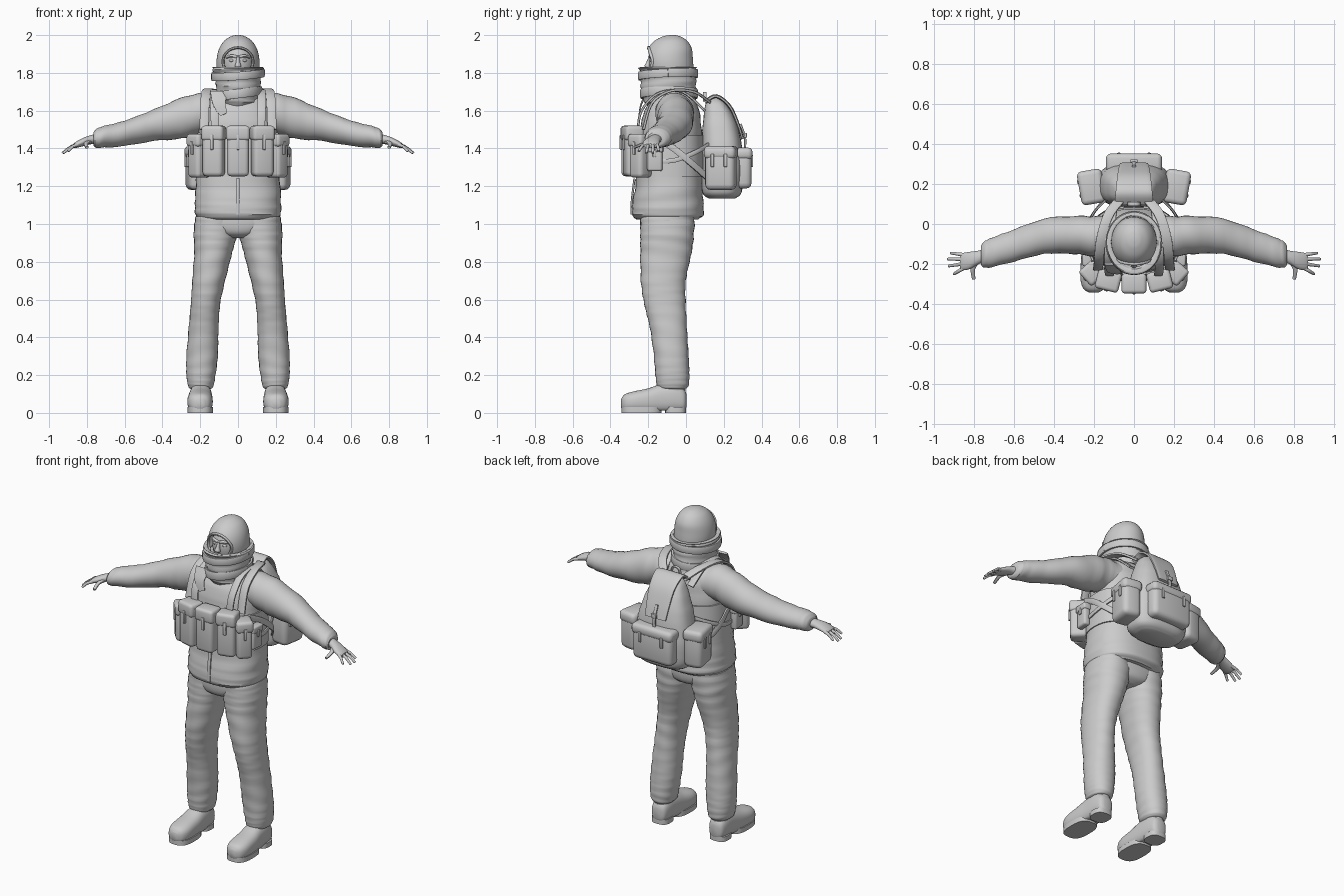
import bpy
import bmesh
from math import sin, cos, pi, sqrt, radians, copysign
from mathutils import Vector, Matrix

default_cube = bpy.data.objects.get("Cube")
if default_cube:
    bpy.data.objects.remove(default_cube, do_unlink=True)

grey = bpy.data.materials.new("plain_grey")
grey.use_nodes = True
grey_value = (.6, .6, .6, 1)
grey.diffuse_color = grey_value
grey.node_tree.nodes["Principled BSDF"].inputs["Base Color"].default_value = grey_value
made = []


def finish(name, bm, mirror=False):
    """Turn a bmesh into a named object, mirrored across x when asked."""
    bmesh.ops.recalc_face_normals(bm, faces=bm.faces)
    mesh = bpy.data.meshes.new(name)
    bm.to_mesh(mesh)
    bm.free()
    mesh.materials.append(grey)
    obj = bpy.data.objects.new(name, mesh)
    bpy.context.collection.objects.link(obj)
    if mirror:
        modifier = obj.modifiers.new("mirror", "MIRROR")
        modifier.use_mirror_merge = False
    made.append(obj)
    return obj


def spline(points, steps):
    """Smooth curve through tuples of any length."""
    padded = [points[0]] + list(points) + [points[-1]]
    result = []
    for a, b, c, d in zip(padded, padded[1:], padded[2:], padded[3:]):
        for s in range(steps):
            t = s / steps
            result.append([q + .5 * t * (r - p + t * (2 * p - 5 * q + 4 * r - u
                           + t * (3 * (q - r) + u - p)))
                           for p, q, r, u in zip(a, b, c, d)])
    result.append(list(points[-1]))
    return result


def skin(bm, loops):
    """Join successive vertex loops and close both ends."""
    rows = [[bm.verts.new(p) for p in loop] for loop in loops]
    count = len(rows[0])
    for low, high in zip(rows, rows[1:]):
        for i in range(count):
            j = (i + 1) % count
            bm.faces.new((low[i], low[j], high[j], high[i]))
    bm.faces.new(rows[0])
    bm.faces.new(rows[-1])


def loft(name, rings, axis="Z", n=32, power=2, steps=4, fold=0, mirror=False,
         floor=0, cut=None):
    """Rings are centre x, y, z and the two radii across the axis."""
    main = "XYZ".index(axis)
    first, second = [i for i in range(3) if i != main]
    loops = []
    for k, ring in enumerate(spline(rings, steps)):
        loop = []
        for i in range(n):
            angle = 2 * pi * i / n
            c, s = cos(angle), sin(angle)
            wave = 1 + fold * sin(k * 1.9 + 2 * sin(angle + k * .3))
            p = ring[:3]
            p[first] += ring[3] * wave * copysign(abs(c) ** (2 / power), c)
            p[second] += ring[4] * wave * copysign(abs(s) ** (2 / power), s)
            p[2] = max(p[2], floor)
            loop.append(p)
        loops.append(loop)
    bm = bmesh.new()
    skin(bm, loops)
    if cut:
        hole = [f for f in bm.faces if cut(f.calc_center_median())]
        bmesh.ops.delete(bm, geom=hole, context="FACES")
    return finish(name, bm, mirror)


def strap(name, points, width, thick, side=(1, 0, 0), n=8, taper=1, power=4,
          mirror=False, steps=5):
    """Sweep a rounded section along a path; side is the width direction."""
    path = [Vector(p) for p in spline(points, steps)]
    loops = []
    for k, p in enumerate(path):
        tangent = (path[min(k + 1, len(path) - 1)] - path[max(k - 1, 0)]).normalized()
        normal = tangent.cross(Vector(side)).normalized()
        across = normal.cross(tangent)
        size = 1 + (taper - 1) * k / (len(path) - 1)
        loop = []
        for i in range(n):
            angle = 2 * pi * (i + .5) / n
            c, s = cos(angle), sin(angle)
            loop.append(p + across * copysign(abs(c) ** (2 / power), c) * width * size / 2
                        + normal * copysign(abs(s) ** (2 / power), s) * thick * size / 2)
        loops.append(loop)
    bm = bmesh.new()
    skin(bm, loops)
    return finish(name, bm, mirror)


def box(name, place, size, bevel, mirror=False):
    """Bevelled box; place is a full transform."""
    bm = bmesh.new()
    bmesh.ops.create_cube(bm, size=1)
    bmesh.ops.scale(bm, vec=size, verts=bm.verts)
    bmesh.ops.bevel(bm, geom=bm.edges[:], offset=bevel, segments=3, profile=.5,
                    affect="EDGES")
    bm.transform(place)
    return finish(name, bm, mirror)


def pouch(name, location, size, turn=0, buckles=(0,), bevel=.022, mirror=False):
    """Pocket body with an overhanging flap and fastening tabs."""
    w, d, h = size
    place = Matrix.Translation(location) @ Matrix.Rotation(radians(turn), 4, "Z")
    box(name, place, size, bevel, mirror)
    lid = place @ Matrix.Translation((0, 0, h * .36))
    box(name + "_flap", lid, (w + .01, d + .01, h * .3), bevel * .8, mirror)
    for i, x in enumerate(buckles):
        tab = place @ Matrix.Translation((x, -d / 2 - .003, h * .18))
        box(f"{name}_tab_{i}", tab, (.018, .012, h * .3), .004, mirror)


def ball(name, location, radii, mirror=False):
    bm = bmesh.new()
    bmesh.ops.create_uvsphere(bm, u_segments=24, v_segments=16, radius=1)
    bm.transform(Matrix.Translation(location) @ Matrix.Diagonal((*radii, 1)))
    return finish(name, bm, mirror)


# Jacket body and sleeves
loft("jacket", [(0, -.1, 1.025, .2, .165), (0, -.096, 1.05, .226, .19),
                (0, -.096, 1.11, .228, .188), (0, -.09, 1.2, .224, .178),
                (0, -.085, 1.35, .215, .17), (0, -.08, 1.5, .208, .162),
                (0, -.075, 1.6, .19, .145), (0, -.065, 1.67, .145, .11),
                (0, -.07, 1.72, .09, .09)], n=40, power=2.4, fold=.012)
loft("sleeves", [(.12, -.06, 1.585, .105, .1), (.2, -.062, 1.587, .1, .105),
                 (.3, -.055, 1.56, .095, .108), (.45, -.062, 1.522, .088, .083),
                 (.6, -.108, 1.48, .08, .067), (.71, -.142, 1.462, .073, .057),
                 (.75, -.153, 1.453, .064, .05), (.765, -.158, 1.45, .045, .035)],
     axis="X", fold=.025, mirror=True)
strap("zip_placket", [(0, -.288, 1.05), (0, -.287, 1.12), (0, -.273, 1.24)], .02, .012)
strap("collar_lapel", [(-.1, -.2, 1.7), (-.1, -.235, 1.64), (-.075, -.248, 1.58)],
      .1, .014, taper=.4)

# Hands
loft("hands", [(.74, -.156, 1.452, .034, .026), (.78, -.168, 1.446, .034, .024),
               (.82, -.182, 1.434, .043, .022), (.855, -.188, 1.42, .043, .017),
               (.87, -.188, 1.413, .036, .012)], axis="X", n=20, mirror=True)
tips = [(.915, -.145, 1.385), (.93, -.175, 1.375), (.925, -.21, 1.375), (.9, -.25, 1.385)]
for i, tip in enumerate(tips):
    root = (.85, -.154 - .022 * i, 1.42)
    middle = [(a + b) / 2 for a, b in zip(root, tip)]
    middle[2] += .007
    strap(f"finger_{i}", [root, middle, tip], .021, .021, (0, 1, 0), taper=.65,
          power=2, mirror=True)
strap("thumb", [(.785, -.185, 1.437), (.805, -.225, 1.425), (.8, -.275, 1.405)],
      .03, .025, taper=.6, power=2, mirror=True)

# Trousers
loft("trouser_seat", [(0, -.1, 1.08, .21, .14), (0, -.1, 1, .225, .143),
                      (0, -.1, .95, .15, .13), (0, -.1, .925, .05, .09)], power=2.3)
loft("trouser_legs", [(.115, -.097, 1.04, .11, .143), (.12, -.1, .95, .115, .142),
                      (.131, -.106, .85, .101, .136), (.155, -.12, .7, .087, .119),
                      (.172, -.112, .58, .078, .11), (.182, -.093, .45, .079, .098),
                      (.19, -.078, .3, .083, .092), (.196, -.072, .2, .077, .09),
                      (.197, -.07, .14, .066, .082), (.197, -.07, .125, .05, .06)],
     power=2.2, steps=6, fold=.018, mirror=True)

# Boots
loft("boots", [(.198, .002, .065, .025, .035), (.198, -.012, .068, .046, .06),
               (.198, -.06, .08, .056, .078), (.198, -.13, .075, .061, .078),
               (.2, -.2, .064, .066, .066), (.201, -.28, .058, .066, .055),
               (.201, -.325, .053, .05, .045), (.201, -.343, .05, .022, .024)],
     axis="Y", power=2.5, floor=.012, mirror=True)
loft("boot_shafts", [(.198, -.065, .06, .052, .06), (.198, -.065, .14, .052, .062),
                     (.198, -.065, .2, .055, .065)], mirror=True)
for name, y, wide, long in (("boot_heels", -.055, .056, .055), ("boot_soles", -.235, .068, .106)):
    loft(name, [(.2, y, 0, wide, long), (.2, y, .03, wide, long)], power=2.8, steps=1,
         mirror=True)

# Head, face and hood
ball("head", (0, -.095, 1.85), (.086, .1, .125))
loft("nose", [(0, -.186, 1.885, .008, .01), (0, -.197, 1.855, .011, .014),
              (0, -.203, 1.835, .017, .016), (0, -.192, 1.822, .01, .01)], n=12)
strap("brow", [(-.06, -.16, 1.882), (-.033, -.186, 1.89), (0, -.19, 1.884),
               (.033, -.186, 1.89), (.06, -.16, 1.882)], .016, .016, (0, 0, 1), power=2)
ball("eyes", (.033, -.178, 1.866), (.014, .013, .009), mirror=True)
loft("hood", [(0, -.08, 1.72, .1, .115), (0, -.087, 1.82, .113, .126),
              (0, -.09, 1.88, .112, .126), (0, -.085, 1.93, .099, .115),
              (0, -.08, 1.97, .073, .086), (0, -.076, 1.993, .038, .046),
              (0, -.075, 2, .012, .014)], n=48, steps=6,
     cut=lambda p: p.y < -.09 and (p.x / .08) ** 2 + ((p.z - 1.86) / .072) ** 2 < 1)
rim = []
for i in range(25):
    angle = 2 * pi * i / 24
    x, z = .08 * cos(angle), 1.86 + .074 * sin(angle)
    rim.append((x, -.09 - .122 * sqrt(1 - (x / .113) ** 2) + max(0, z - 1.9) * .4, z))
strap("hood_rim", rim, .018, .016, (0, 1, 0), power=2, steps=2)

# Wrapped scarf
loft("scarf", [(0, -.09, 1.615, .08, .1), (0, -.085, 1.645, .115, .135),
               (0, -.09, 1.7, .115, .145), (0, -.095, 1.76, .12, .148),
               (0, -.096, 1.81, .132, .15), (0, -.097, 1.83, .134, .152),
               (0, -.095, 1.828, .112, .128), (0, -.095, 1.8, .1, .115)],
     n=40, fold=.03)
strap("scarf_upper_wrap", [(.134 * cos(a), -.095 + .152 * sin(a), 1.79 + .012 * sin(a + 1))
      for a in [2 * pi * i / 16 for i in range(17)]], .045, .016, (0, 0, 1))
strap("scarf_lower_wrap", [(.12 * cos(a), -.09 + .145 * sin(a), 1.69 + .015 * cos(a))
      for a in [2 * pi * i / 16 for i in range(17)]], .05, .018, (0, 0, 1))

# Chest rig
loft("rig_band", [(0, -.085, 1.25, .226, .18), (0, -.083, 1.36, .224, .179),
                  (0, -.08, 1.47, .218, .174)], n=40, power=2.4)
pouch("middle_pouch", (0, -.297, 1.385), (.115, .09, .265))
pouch("outer_pouch", (.128, -.283, 1.385), (.11, .09, .265), 14, mirror=True)
pouch("corner_pouch", (.205, -.24, 1.36), (.09, .1, .23), 48, mirror=True)
pouch("hip_pouch", (.235, -.165, 1.35), (.08, .04, .14), 85, bevel=.012, mirror=True)
strap("rig_shoulder_strap", [(.12, -.255, 1.5), (.125, -.235, 1.6), (.125, -.15, 1.69),
      (.12, -.02, 1.7), (.1, .1, 1.6)], .045, .014, mirror=True)

# Backpack
loft("backpack", [(0, .19, 1.135, .12, .07), (0, .19, 1.17, .17, .105),
                  (0, .195, 1.3, .183, .11), (0, .187, 1.45, .16, .103),
                  (0, .175, 1.56, .125, .083), (0, .158, 1.635, .09, .055),
                  (0, .148, 1.665, .05, .03)], n=40, power=2.8, fold=.008)
strap("backpack_lid", [(0, .1, 1.645), (0, .16, 1.677), (0, .23, 1.625),
                       (0, .275, 1.53), (0, .3, 1.45)], .2, .022, n=16, taper=.7)
strap("lid_strap", [(0, .288, 1.53), (0, .312, 1.46), (0, .312, 1.4)], .02, .012)
box("lid_buckle", Matrix.Translation((0, .315, 1.47)), (.035, .016, .025), .004)
strap("carry_handle", [(-.03, .1, 1.65), (-.02, .1, 1.69), (.02, .1, 1.69),
                       (.03, .1, 1.65)], .02, .01, (0, 1, 0))
pouch("back_pocket", (0, .302, 1.295), (.27, .09, .215), 180, (-.075, .075), .03)
pouch("side_pocket", (.212, .185, 1.295), (.16, .115, .23), 80, (-.035, .035), .03,
      mirror=True)
strap("pack_shoulder_strap", [(.07, .12, 1.65), (.13, .04, 1.7), (.165, -.08, 1.705),
      (.175, -.18, 1.64), (.18, -.225, 1.5)], .05, .016, mirror=True)
strap("pack_lower_strap", [(.205, -.19, 1.47), (.228, -.08, 1.41), (.222, .02, 1.33),
      (.15, .12, 1.24)], .035, .014, (0, 0, 1), mirror=True)
strap("pack_side_strap", [(.222, -.14, 1.33), (.232, -.05, 1.34), (.205, .05, 1.38),
      (.14, .12, 1.42)], .025, .012, (0, 0, 1), mirror=True)

# Smooth shading with crisp hard edges
bpy.ops.object.select_all(action="DESELECT")
for obj in made:
    obj.select_set(True)
bpy.context.view_layer.objects.active = made[0]
bpy.ops.object.shade_smooth_by_angle(angle=radians(45))
